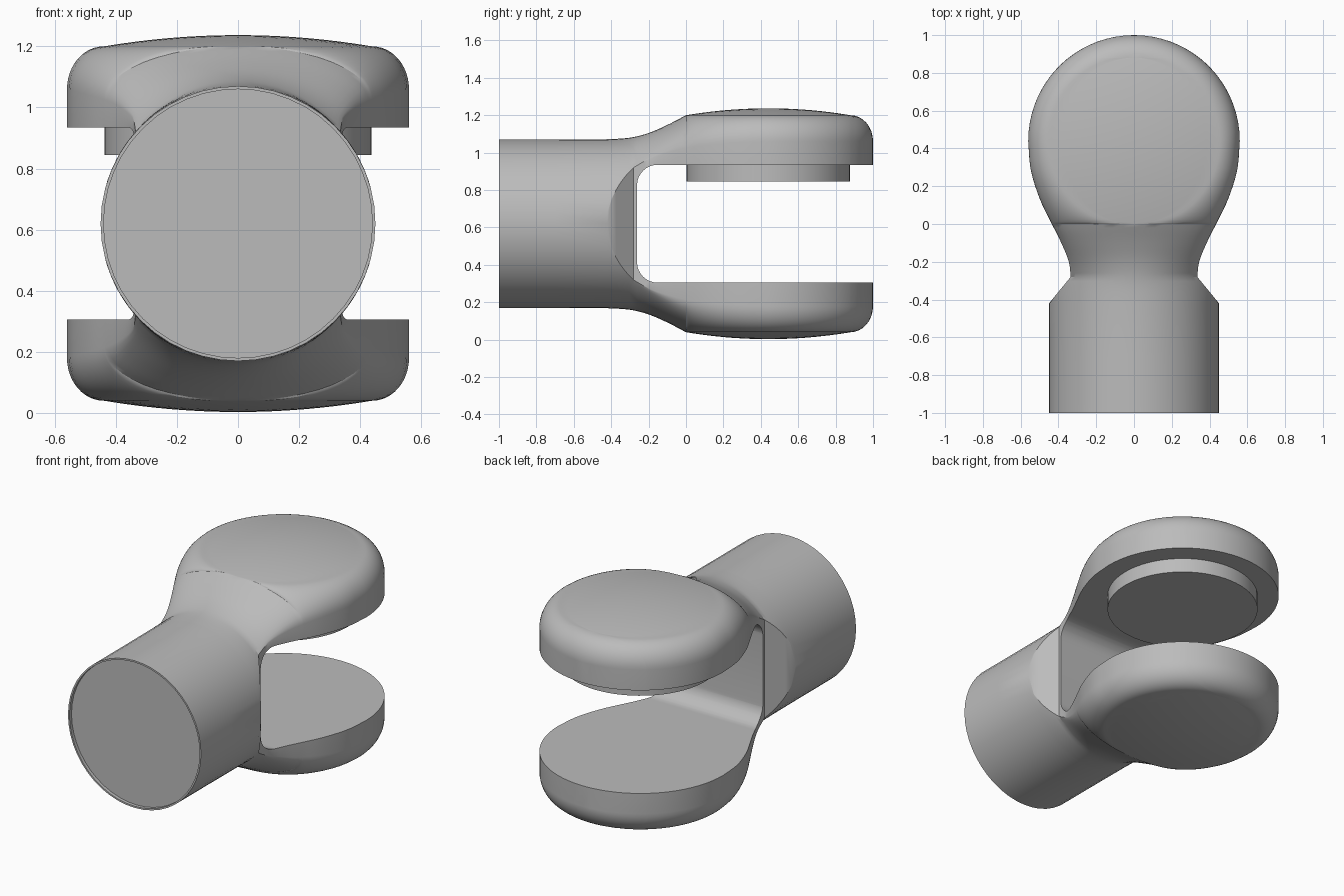
import bpy, bmesh, math

if "Cube" in bpy.data.objects:
    bpy.data.objects.remove(bpy.data.objects["Cube"], do_unlink=True)

MID = 0.62              # height of the symmetry plane
SHAFT_R = 0.45
PAD_Y, PAD_R, CAP_R = 0.44, 0.56, 0.44
WAIST, CORNER = -0.28, -0.42

metal = bpy.data.materials.new("grey metal")
metal.use_nodes = True
grey = (0.5, 0.5, 0.5, 1)
metal.diffuse_color = grey
metal.node_tree.nodes["Principled BSDF"].inputs["Base Color"].default_value = grey


def curve(keys, y):
    """Smooth interpolation through (position, value) keys."""
    if y <= keys[0][0]:
        return keys[0][1]
    for i in range(len(keys) - 1):
        (a, p), (b, q) = keys[i], keys[i + 1]
        if y <= b:
            lo, hi = keys[max(i - 1, 0)], keys[min(i + 2, len(keys) - 1)]
            m0 = (q - lo[1]) / (b - lo[0]) * (b - a)
            m1 = (hi[1] - p) / (hi[0] - a) * (b - a)
            t = (y - a) / (b - a)
            return (p * (1 + 2 * t) * (1 - t) ** 2 + m0 * t * (1 - t) ** 2
                    + q * t * t * (3 - 2 * t) + m1 * t * t * (t - 1))
    return keys[-1][1]


WIDTH = [(WAIST, .335), (-.2, .345), (-.1, .385), (0, .435), (.1, .485),
         (.2, .523), (.3, .549), (PAD_Y, PAD_R)]
EDGE = [(WAIST, .921), (-.2, .965), (-.1, 1.0), (0, 1.025), (.2, 1.05), (PAD_Y, 1.06)]
CREST = [(-.45, 1.07), (-.3, 1.08), (-.2, 1.105), (-.1, 1.148), (0, 1.2)]


def half_width(y):
    if y <= CORNER:
        return SHAFT_R
    if y <= WAIST:
        return SHAFT_R + (.335 - SHAFT_R) * (y - CORNER) / (WAIST - CORNER)
    if y <= PAD_Y:
        return curve(WIDTH, y)
    return math.sqrt(max(PAD_R ** 2 - (y - PAD_Y) ** 2, 0))


def half_section(y, n_cap=8, n_side=12):
    """Upper surface points for x >= 0, from the centre outwards."""
    w = half_width(y)
    xc = math.sqrt(max(CAP_R ** 2 - (y - PAD_Y) ** 2, 0))
    side_drop = math.sqrt(max(SHAFT_R ** 2 - w * w, 0))
    edge = MID + side_drop if y <= WAIST else curve(EDGE, y)
    top = curve(CREST, y)
    pts = []
    for k in range(n_cap):
        x = xc * k / n_cap
        r = math.hypot(x, y - PAD_Y)
        z = top + .037 * (1 - (r / CAP_R) ** 2) if xc > 1e-6 else top
        pts.append((x, z))
    for k in range(n_side + 1):
        x = xc + (w - xc) * math.sin(math.pi / 2 * k / n_side)
        if y > PAD_Y:
            t = (math.hypot(x, y - PAD_Y) - CAP_R) / (PAD_R - CAP_R)
        else:
            t = (x - xc) / (w - xc)
        g = math.sqrt(max(1 - t * t, 0))
        if y < 0:
            # blend the round shaft into the rounded pad edge
            arc = (math.sqrt(max(SHAFT_R ** 2 - x * x, 0)) - side_drop) / (SHAFT_R - side_drop)
            f = min(max((y - WAIST) / -WAIST, 0), 1)
            f = f * f * (3 - 2 * f)
            g = arc * (1 - f) + g * f
        pts.append((x, edge + (top - edge) * g))
    # centre column follows the first side point where the cap has no width
    if xc <= 1e-6:
        pts[:n_cap] = [pts[n_cap]] * n_cap
    return pts


def add_object(name, bm):
    mesh = bpy.data.meshes.new(name)
    bmesh.ops.recalc_face_normals(bm, faces=bm.faces[:])
    bm.to_mesh(mesh)
    bm.free()
    ob = bpy.data.objects.new(name, mesh)
    bpy.context.collection.objects.link(ob)
    mesh.materials.append(metal)
    return ob


def smooth(ob, degrees):
    bpy.ops.object.select_all(action='DESELECT')
    ob.select_set(True)
    bpy.context.view_layer.objects.active = ob
    bpy.ops.object.shade_smooth_by_angle(angle=math.radians(degrees))


# Fork body: sections lofted from the shaft end to the pad tip
rows = [-1, -.7]
rows += [CORNER + (WAIST - CORNER) * k / 6 for k in range(6)]
rows += [WAIST * (1 - k / 14) for k in range(14)]
rows += [PAD_Y - CAP_R * math.cos(math.pi * k / 28) for k in range(29)]
rows += [PAD_Y + CAP_R + (PAD_R - CAP_R) * math.sin(math.pi / 2 * k / 8) for k in range(1, 9)]
bm = bmesh.new()
loops = []
for y in rows:
    half = half_section(y)
    upper = [(-x, z) for x, z in reversed(half[1:])] + half
    ring = upper + [(x, 2 * MID - z) for x, z in reversed(upper)]
    loops.append([bm.verts.new((x, y, z)) for x, z in ring])
for a, b in zip(loops, loops[1:]):
    for i in range(len(a)):
        j = (i + 1) % len(a)
        bm.faces.new((a[i], a[j], b[j], b[i]))
bmesh.ops.remove_doubles(bm, verts=bm.verts[:], dist=1e-4)
bmesh.ops.dissolve_degenerate(bm, edges=bm.edges[:], dist=1e-5)

# Shaft end: thin rim around a recessed disc
end = bmesh.ops.contextual_create(bm, geom=[e for e in bm.edges if e.is_boundary])["faces"]
bmesh.ops.inset_region(bm, faces=end, thickness=.01)
disc = bmesh.ops.extrude_face_region(bm, geom=end)
bmesh.ops.delete(bm, geom=end, context='FACES')
bmesh.ops.translate(bm, vec=(0, .02, 0),
                    verts=[v for v in disc["geom"] if isinstance(v, bmesh.types.BMVert)])
fork = add_object("fork_body", bm)

# Slot between the arms, with rounded inner corners
GAP, FILLET, BACK = .315, .11, -.262
profile = [(1.5, GAP)]
for k in range(9):
    a = math.pi / 2 * k / 8
    profile.append((BACK + FILLET * (1 - math.sin(a)), GAP - FILLET * (1 - math.cos(a))))
profile += [(y, -z) for y, z in reversed(profile)]
bm = bmesh.new()
face = bm.faces.new([bm.verts.new((-1, y, MID + z)) for y, z in profile])
sweep = bmesh.ops.extrude_face_region(bm, geom=[face])
bmesh.ops.translate(bm, vec=(2, 0, 0),
                    verts=[v for v in sweep["geom"] if isinstance(v, bmesh.types.BMVert)])
cutter = add_object("slot_cutter", bm)
cutter.hide_render = True

cut = fork.modifiers.new("slot", 'BOOLEAN')
cut.operation = 'DIFFERENCE'
cut.solver = 'EXACT'
cut.object = cutter
bpy.context.view_layer.objects.active = fork
bpy.ops.object.modifier_apply(modifier=cut.name)
bpy.data.objects.remove(cutter, do_unlink=True)
smooth(fork, 25)

# Round boss under the upper arm
bm = bmesh.new()
bmesh.ops.create_cone(bm, cap_ends=True, segments=64, radius1=.437, radius2=.437, depth=.1)
bmesh.ops.translate(bm, verts=bm.verts[:], vec=(0, PAD_Y, .895))
boss = add_object("pad_boss", bm)
smooth(boss, 30)
